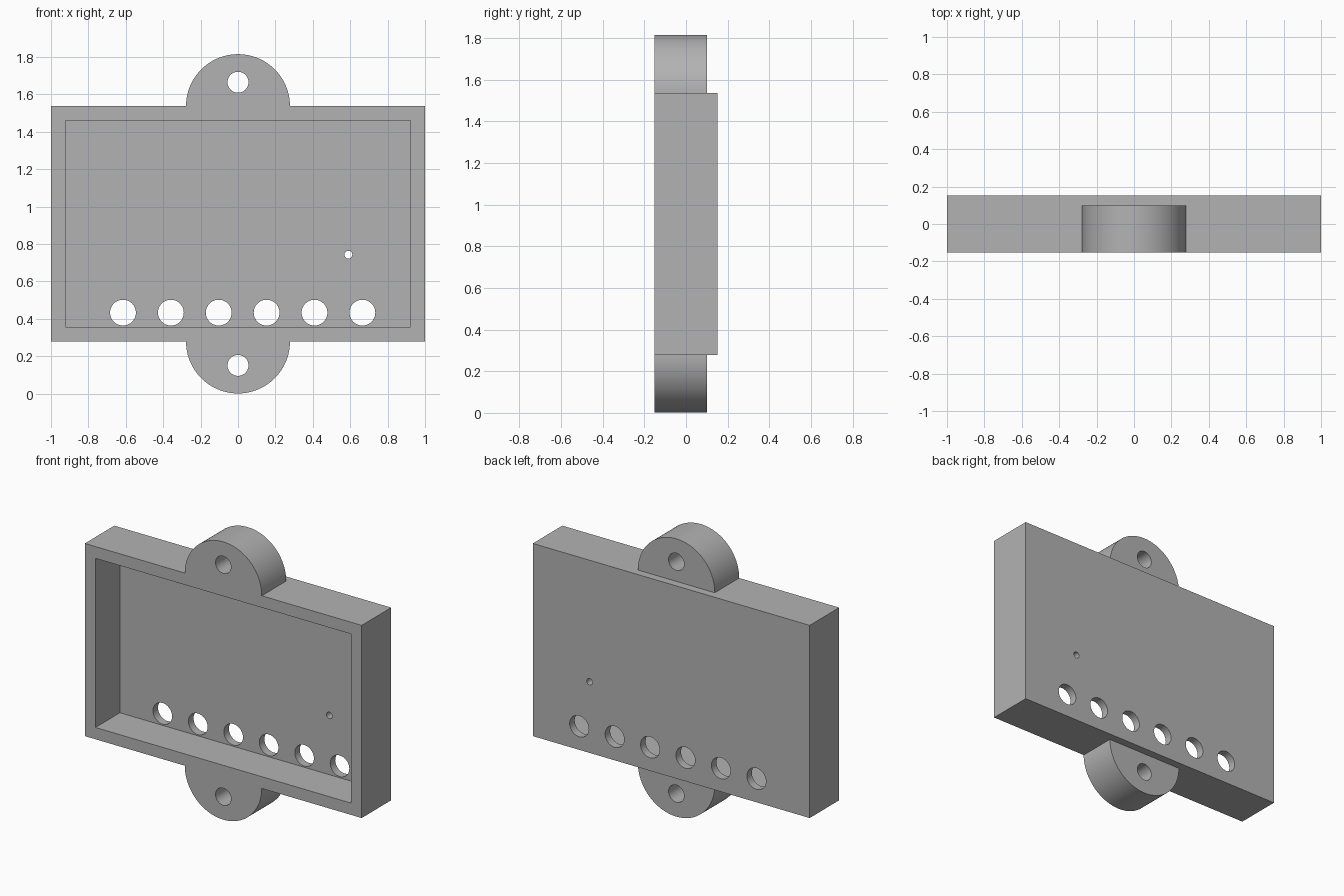
import bpy
import math

cube = bpy.data.objects.get("Cube")
if cube:
    bpy.data.objects.remove(cube, do_unlink=True)

# Overall dimensions
FRONT, BACK, FLOOR = -0.152, 0.152, 0.10
BOTTOM, TOP = 0.279, 1.537
WALL = 0.077
EAR_R = 0.278

grey = bpy.data.materials.new("plain grey")
grey.use_nodes = True
colour = (0.45, 0.45, 0.45, 1)
grey.diffuse_color = colour
grey.node_tree.nodes["Principled BSDF"].inputs["Base Color"].default_value = colour


def block(name, half_x, y0, y1, z0, z1):
    bpy.ops.mesh.primitive_cube_add(size=1, location=(0, (y0 + y1) / 2, (z0 + z1) / 2))
    ob = bpy.context.object
    ob.name = name
    ob.scale = (2 * half_x, y1 - y0, z1 - z0)
    bpy.ops.object.transform_apply(location=True, rotation=True, scale=True)
    ob.data.materials.append(grey)
    return ob


def cylinder(name, x, z, r, y0, y1, sides):
    bpy.ops.mesh.primitive_cylinder_add(vertices=sides, radius=r, depth=y1 - y0,
                                        location=(x, (y0 + y1) / 2, z),
                                        rotation=(math.pi / 2, 0, 0))
    ob = bpy.context.object
    ob.name = name
    bpy.ops.object.transform_apply(location=True, rotation=True, scale=True)
    ob.data.materials.append(grey)
    return ob


def combine(target, tool, operation):
    mod = target.modifiers.new(operation.lower(), 'BOOLEAN')
    mod.operation = operation
    mod.solver = 'EXACT'
    mod.object = tool
    bpy.context.view_layer.objects.active = target
    bpy.ops.object.modifier_apply(modifier=mod.name)
    bpy.data.objects.remove(tool, do_unlink=True)


# Housing with round mounting ears, flush at the front
housing = block("housing", 1, FRONT, BACK, BOTTOM, TOP)
for z in (BOTTOM, TOP):
    combine(housing, cylinder("mounting_ear", 0, z, EAR_R, FRONT, FLOOR, 96), 'UNION')

# Tray recess, open at the front
combine(housing, block("recess", 1 - WALL, FRONT - 0.1, FLOOR, BOTTOM + WALL, TOP - WALL),
        'DIFFERENCE')

# Screw holes, row of button holes and a small indicator hole
holes = [(0, BOTTOM - 0.128, 0.056), (0, TOP + 0.128, 0.056), (0.59, 0.743, 0.021)]
holes += [(-0.615 + 0.256 * i, 0.433, 0.069) for i in range(6)]
for x, z, r in holes:
    combine(housing, cylinder("hole", x, z, r, FRONT - 0.1, BACK + 0.1, 48), 'DIFFERENCE')

# Smooth the round walls, keep the edges sharp
bpy.ops.object.select_all(action='DESELECT')
housing.select_set(True)
bpy.context.view_layer.objects.active = housing
bpy.ops.object.shade_smooth_by_angle(angle=math.radians(30))
